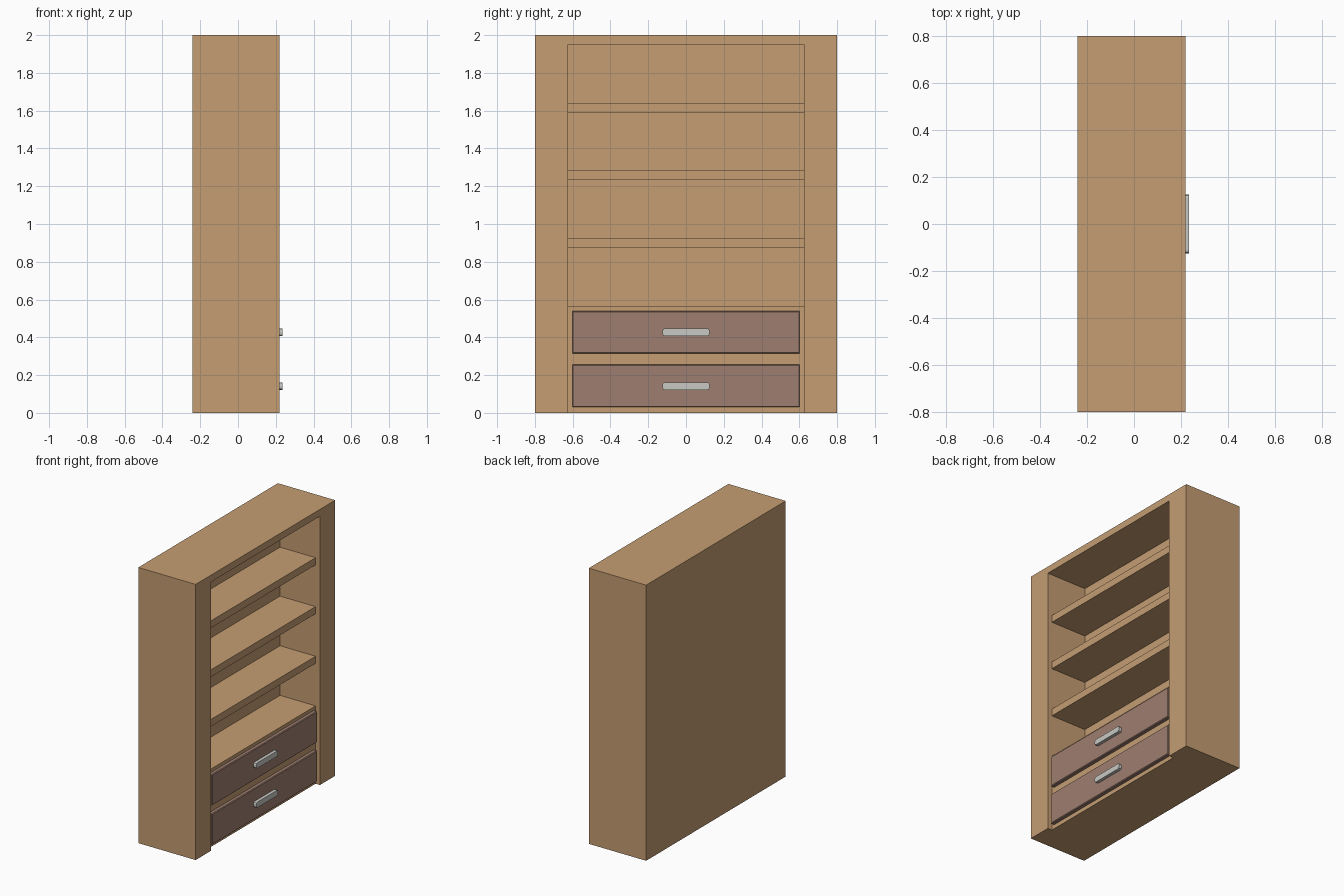
import bpy, bmesh, math
from mathutils import Vector

if "Cube" in bpy.data.objects:
    bpy.data.objects.remove(bpy.data.objects["Cube"])


def material(name, rgb):
    m = bpy.data.materials.new(name)
    m.diffuse_color = (*rgb, 1.0)
    m.use_nodes = True
    m.node_tree.nodes["Principled BSDF"].inputs["Base Color"].default_value = m.diffuse_color
    return m


WOOD = material("light wood", (0.556, 0.337, 0.171))
DRAWER = material("dusky brown", (0.347, 0.212, 0.162))
METAL = material("pale metal", (0.58, 0.58, 0.55))


def box(name, x, y, z, mat, edge_rule=None, bevel=0.0, segments=1):
    """Box from (min, max) ranges; edges passing edge_rule get bevelled."""
    bm = bmesh.new()
    bmesh.ops.create_cube(bm, size=1.0)
    for v in bm.verts:
        v.co = Vector([r[0] + (c + 0.5) * (r[1] - r[0]) for c, r in zip(v.co, (x, y, z))])
    if edge_rule:
        edges = [e for e in bm.edges if edge_rule(e)]
        bmesh.ops.bevel(bm, geom=edges, offset=bevel, segments=segments,
                        profile=0.5, affect='EDGES')
    me = bpy.data.meshes.new(name)
    bm.to_mesh(me)
    bm.free()
    me.materials.append(mat)
    ob = bpy.data.objects.new(name, me)
    bpy.context.collection.objects.link(ob)
    return ob


BACK, FRONT = -0.24, 0.22      # outer depth, open side faces +x
INNER, SHELF = -0.10, 0.185    # back wall and shelf front
HALF = 0.625                   # half width of the opening

# Carcass with the opening cut out, running down to the floor
carcass = box("carcass", (BACK, FRONT), (-0.8, 0.8), (0, 2), WOOD)
cutter = box("opening_cutter", (INNER, 0.5), (-HALF, HALF), (-0.2, 1.95), WOOD)
cutter.hide_render = True
cutter.hide_set(True)
cut = carcass.modifiers.new("opening", 'BOOLEAN')
cut.operation = 'DIFFERENCE'
cut.solver = 'EXACT'
cut.object = cutter

# Three shelves above the solid drawer housing
for i, top in enumerate((0.925, 1.285, 1.64)):
    box(f"shelf_{i + 1}", (INNER, SHELF), (-HALF, HALF), (top - 0.052, top), WOOD)
box("drawer_housing", (INNER, SHELF), (-HALF, HALF), (0, 0.565), WOOD)


def front_edge(e):
    return all(v.co.x > 0.2 for v in e.verts)


def depth_edge(e):
    return abs(e.verts[0].co.x - e.verts[1].co.x) > 1e-4


# Drawer fronts with softened rims, and bar handles with rounded ends
for i, z in enumerate((0.03, 0.315)):
    box(f"drawer_{i + 1}", (SHELF, 0.212), (-0.602, 0.602), (z, z + 0.225),
        DRAWER, front_edge, 0.005)
    mid = z + 0.112
    box(f"handle_{i + 1}", (0.208, 0.235), (-0.125, 0.125), (mid - 0.02, mid + 0.02),
        METAL, depth_edge, 0.012, 2)
